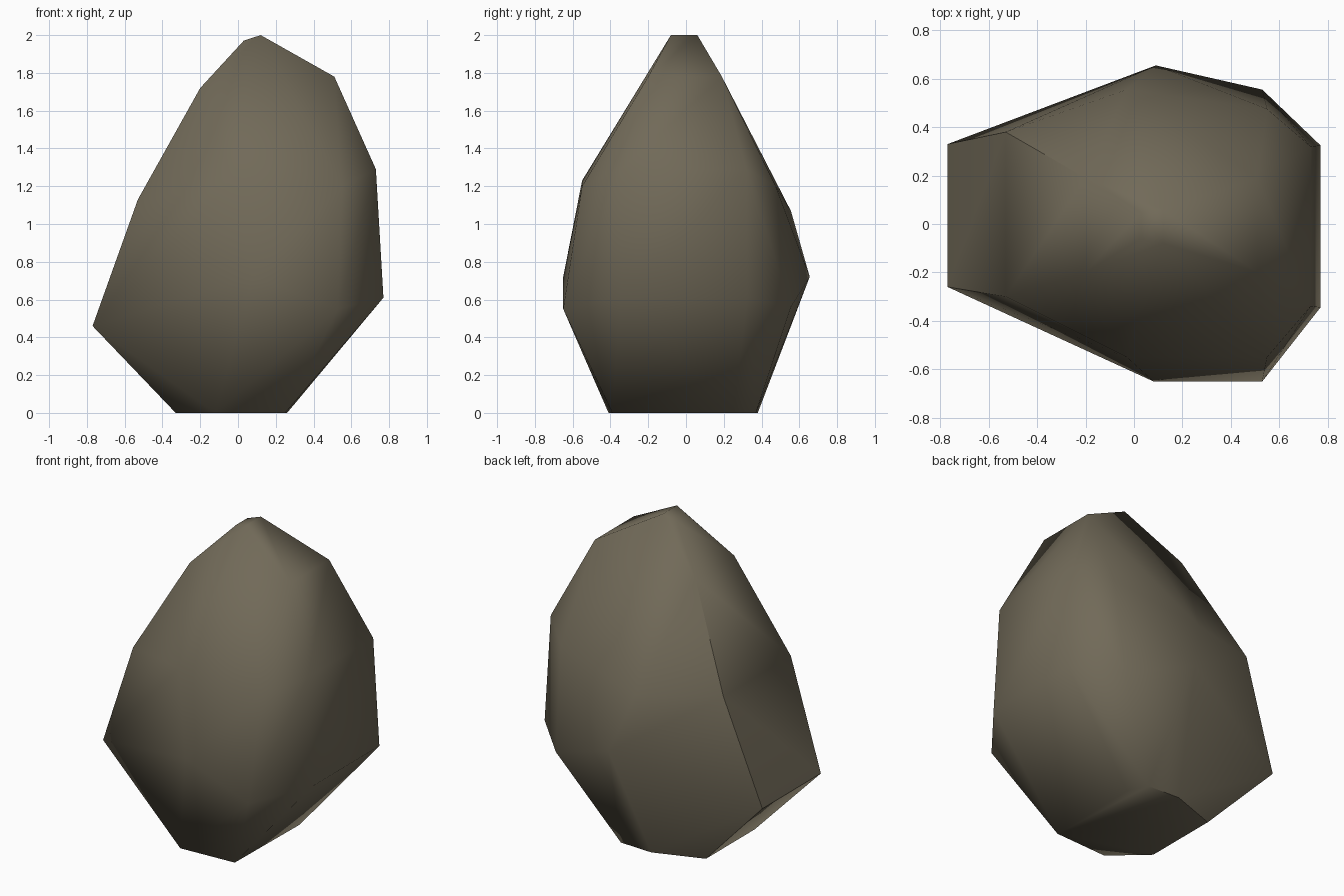
import bpy, bmesh, math

if "Cube" in bpy.data.objects:
    bpy.data.objects.remove(bpy.data.objects["Cube"])

# Rough cross-sections of the boulder, from the ground to the peak
base = [(-.33, -.22, 0), (-.12, -.41, 0), (.25, -.39, 0), (.26, .25, 0),
        (.2, .37, 0), (-.02, .38, 0), (-.33, .27, 0)]
belly = [(-.77, -.26, .46), (.08, -.65, .72), (.53, -.65, .55), (.77, -.345, .61),
         (.77, .325, .61), (.53, .555, .56), (.09, .655, .72), (-.77, .33, .46)]
shoulder = [(-.53, -.3, 1.13), (-.03, -.55, 1.23), (.55, -.55, 1.2), (.73, -.34, 1.29),
            (.73, .32, 1.29), (.55, .475, 1.2), (-.03, .555, 1.07), (-.53, .38, 1.13)]
crown = [(-.2, -.2, 1.72), (.51, -.2, 1.78), (.51, .19, 1.78), (-.2, .19, 1.72)]
peak = [(.12, -.08, 2), (.12, .06, 2), (.03, -.06, 1.97), (.03, .05, 1.97)]

# Wrap all sections in one faceted skin
bm = bmesh.new()
for ring in (base, belly, shoulder, crown, peak):
    for p in ring:
        bm.verts.new(p)
bmesh.ops.convex_hull(bm, input=bm.verts[:])
bmesh.ops.delete(bm, geom=[v for v in bm.verts if not v.link_faces], context='VERTS')
bmesh.ops.recalc_face_normals(bm, faces=bm.faces[:])
mesh = bpy.data.meshes.new("boulder")
bm.to_mesh(mesh)
bm.free()
boulder = bpy.data.objects.new("boulder", mesh)
bpy.context.collection.objects.link(boulder)

# Single stone colour
stone = bpy.data.materials.new("brown grey stone")
stone.diffuse_color = (.165, .143, .098, 1)
stone.use_nodes = True
stone.node_tree.nodes["Principled BSDF"].inputs["Base Color"].default_value = stone.diffuse_color
mesh.materials.append(stone)

# Soft shading with hard edges only at strong breaks
bpy.context.view_layer.objects.active = boulder
boulder.select_set(True)
bpy.ops.object.shade_smooth_by_angle(angle=math.radians(55))
